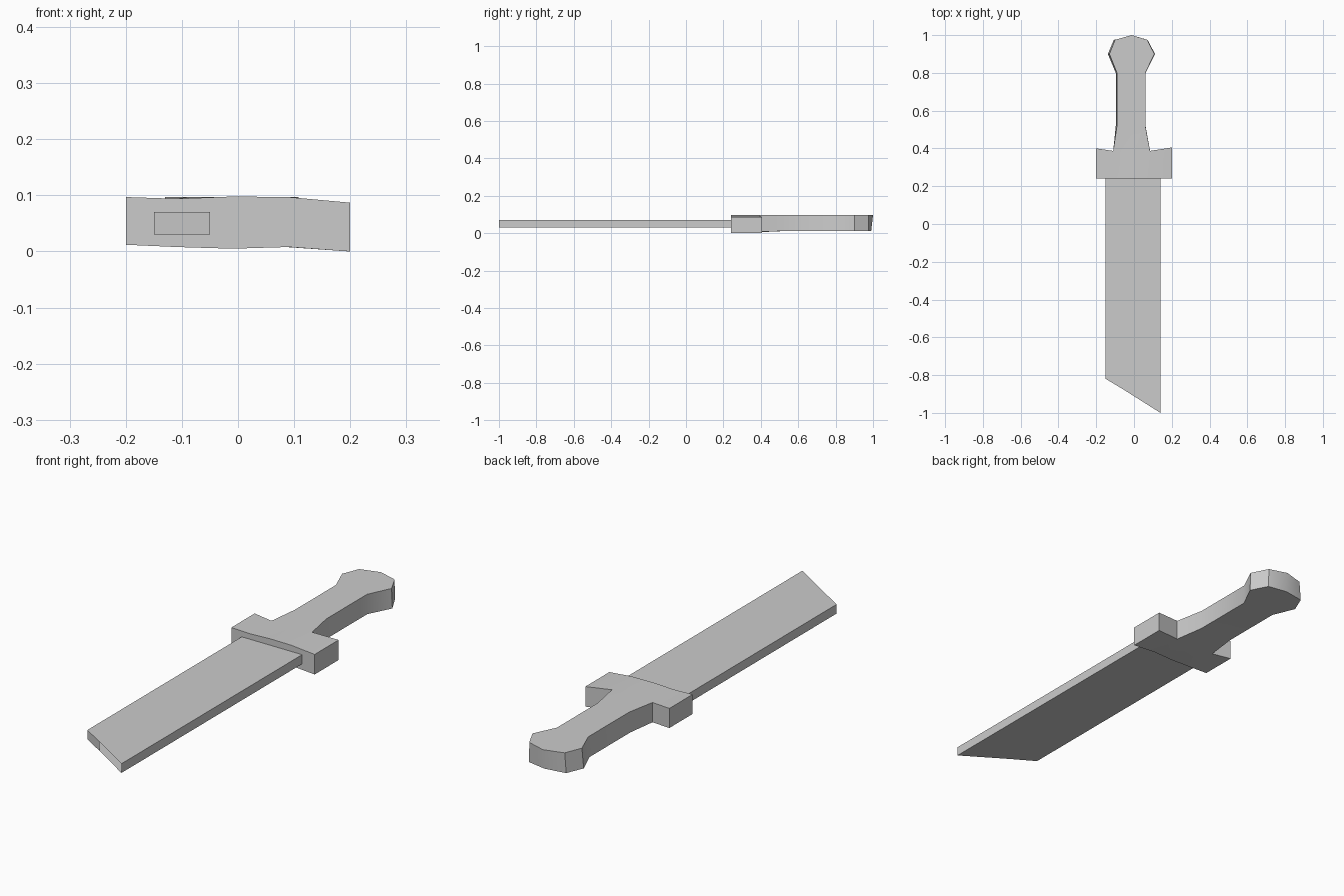
import bpy
import math

cube = bpy.data.objects.get("Cube")
if cube:
    bpy.data.objects.remove(cube, do_unlink=True)

GREY = (0.6, 0.6, 0.6, 1.0)
grey = bpy.data.materials.new("plain grey")
grey.use_nodes = True
grey.diffuse_color = GREY
grey.node_tree.nodes["Principled BSDF"].inputs["Base Color"].default_value = GREY


def slab(name, top, bottom, faces, open_edges=()):
    """Join matching top and bottom sheets with walls along the outline."""
    n = len(top)
    directed = [(f[i], f[(i + 1) % len(f)]) for f in faces for i in range(len(f))]
    outline = [e for e in directed if e[::-1] not in directed and e not in open_edges]
    polys = [tuple(f) for f in faces]
    polys += [tuple(i + n for i in reversed(f)) for f in faces]
    polys += [(b, a, a + n, b + n) for a, b in outline]
    mesh = bpy.data.meshes.new(name)
    mesh.from_pydata(top + bottom, [], polys)
    mesh.materials.append(grey)
    obj = bpy.data.objects.new(name, mesh)
    bpy.context.collection.objects.link(obj)
    bpy.ops.object.select_all(action="DESELECT")
    obj.select_set(True)
    bpy.context.view_layer.objects.active = obj
    bpy.ops.object.shade_smooth_by_angle(angle=math.radians(30))
    return obj


# Blade: thin hollow slab with a slanted tip, open along most of the tip
outline = [(-0.15, 0.24), (-0.15, -0.82), (-0.05, -0.88), (0.14, -1.0), (0.14, 0.24)]
slab("blade",
     [(x, y, 0.07) for x, y in outline],
     [(x, y, 0.03) for x, y in outline],
     [range(len(outline))], open_edges=[(2, 3), (4, 0)])

# Guard and handle: rows of points from the blade end to the pommel
guard_top = (0.097, 0.094, 0.098, 0.097, 0.087)
guard_bottom = (0.012, 0.008, 0.005, 0.008, 0.0)
guard_rows = [
    [(-0.2, 0.24), (-0.11, 0.24), (-0.01, 0.24), (0.09, 0.24), (0.2, 0.24)],
    [(-0.2, 0.40), (-0.11, 0.387), (-0.01, 0.387), (0.085, 0.387), (0.2, 0.405)],
]
handle_rows = [(0.52, -0.09, 0.06), (0.80, -0.09, 0.06),
               (0.90, -0.13, 0.108), (0.975, -0.10, 0.07)]

top, bottom, faces = [], [], []
for row in guard_rows:
    for (x, y), zt, zb in zip(row, guard_top, guard_bottom):
        top.append((x, y, zt))
        bottom.append((x, y, zb))
for i in range(4):
    faces.append((i, i + 1, i + 6, i + 5))

# Grip and pommel strips; the underside is slightly wider
previous = [6, 7, 8]
for y, left, right in handle_rows:
    start = len(top)
    for x in (left, (left + right) / 2, right):
        top.append((x, y, 0.097))
        bottom.append((x * 1.05 - 0.002, y, 0.011))
    row = [start, start + 1, start + 2]
    for i in range(2):
        faces.append((previous[i], previous[i + 1], row[i + 1], row[i]))
    previous = row

# Pommel end point
top.append((-0.012, 1.0, 0.097))
bottom.append((-0.014, 0.99, 0.011))
end = len(top) - 1
faces += [(previous[0], previous[1], end), (previous[1], previous[2], end)]
slab("guard_and_handle", top, bottom, faces)
